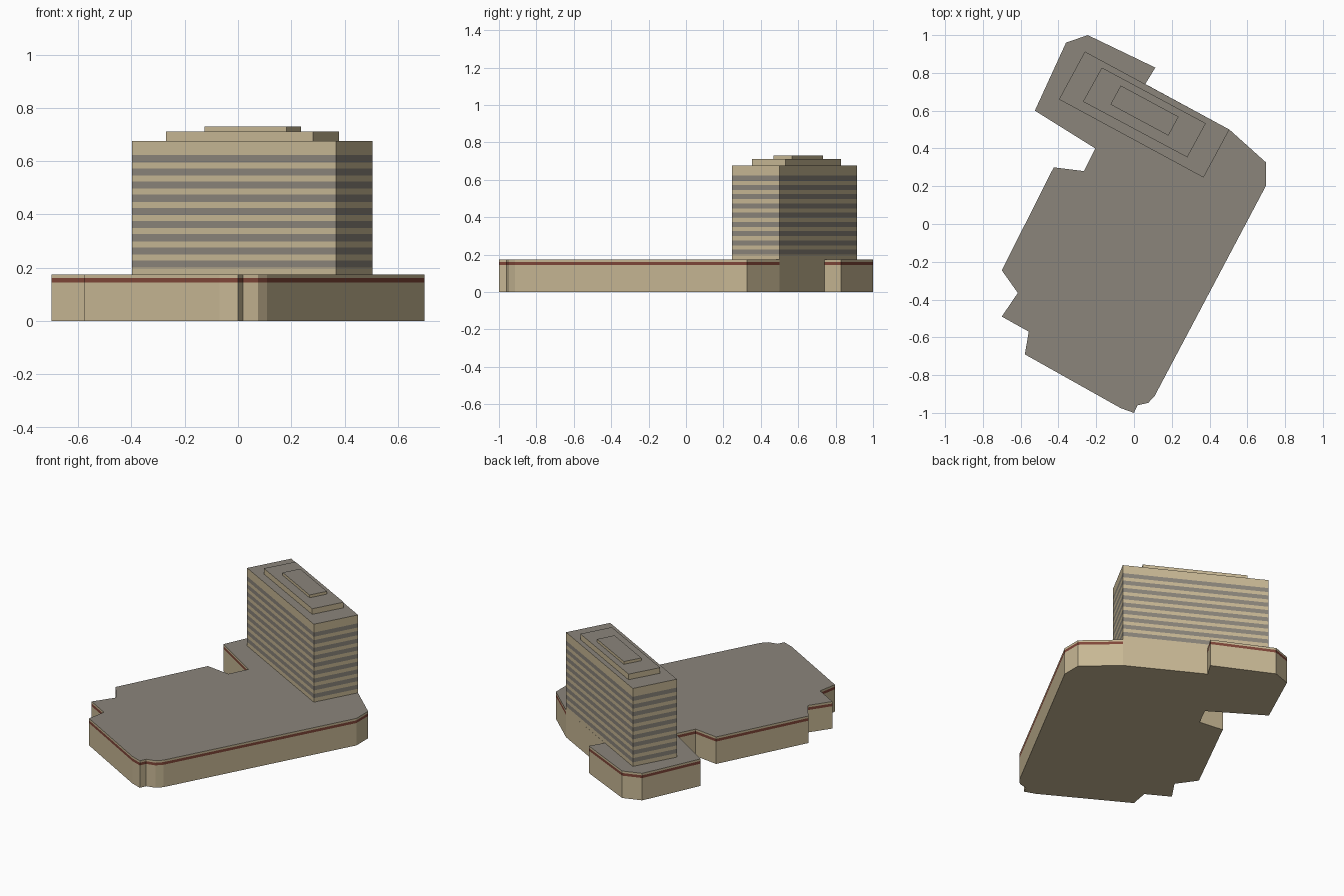
import bpy
import bmesh

if "Cube" in bpy.data.objects:
    bpy.data.objects.remove(bpy.data.objects["Cube"])


def srgb(r, g, b):
    def lin(c):
        c /= 255
        return c / 12.92 if c <= 0.04045 else ((c + 0.055) / 1.055) ** 2.4
    return (lin(r), lin(g), lin(b), 1)


def material(name, rgb):
    m = bpy.data.materials.new(name)
    m.diffuse_color = srgb(*rgb)
    m.use_nodes = True
    m.node_tree.nodes["Principled BSDF"].inputs["Base Color"].default_value = m.diffuse_color
    return m


TAN, GREY, RED = 0, 1, 2
MATS = [material("tan_stone", (200, 184, 149)),
        material("grey_roof_and_glass", (139, 133, 123)),
        material("red_brown_trim", (128, 70, 56))]


def layered_prism(name, outline, base, layers, plain_edges=(), bottom=False):
    """Extrude a counter-clockwise outline through (top z, colour) layers."""
    bm = bmesh.new()
    n = len(outline)
    ring = [bm.verts.new((x, y, base)) for x, y in outline]
    if bottom:
        bm.faces.new(ring[::-1]).material_index = TAN
    for z, colour in layers:
        upper = [bm.verts.new((x, y, z)) for x, y in outline]
        for i in range(n):
            j = (i + 1) % n
            f = bm.faces.new((ring[i], ring[j], upper[j], upper[i]))
            f.material_index = TAN if i in plain_edges else colour
        ring = upper
    bm.faces.new(ring).material_index = GREY
    mesh = bpy.data.meshes.new(name)
    bm.to_mesh(mesh)
    bm.free()
    for m in MATS:
        mesh.materials.append(m)
    obj = bpy.data.objects.new(name, mesh)
    bpy.context.collection.objects.link(obj)
    return obj


# Podium with a trim band, left plain where the tower wall meets the ground
podium = [(-0.245, 1.0), (-0.36, 0.96), (-0.525, 0.60), (-0.205, 0.40),
          (-0.265, 0.28), (-0.425, 0.30), (-0.70, -0.245), (-0.615, -0.365),
          (-0.70, -0.49), (-0.557, -0.57), (-0.578, -0.69), (-0.07, -0.975),
          (0.0, -1.0), (0.018, -0.96), (0.075, -0.947), (0.108, -0.913),
          (0.70, 0.205), (0.70, 0.325), (0.505, 0.50), (0.06, 0.741),
          (0.113, 0.828)]
layered_prism("podium", podium, 0,
              [(0.144, TAN), (0.161, RED), (0.174, TAN)],
              plain_edges=(18,), bottom=True)

# Tower with nine window bands
bands = []
for i in range(9):
    z = 0.2 + 0.0494 * i
    bands += [(z, TAN), (z + 0.027, GREY)]
tower = [(-0.26, 0.913), (-0.397, 0.66), (0.368, 0.246), (0.505, 0.50)]
layered_prism("tower", tower, 0.174, bands + [(0.676, TAN)])

# Stepped roof tiers
lower_tier = [(-0.17, 0.828), (-0.27, 0.648), (0.282, 0.353), (0.38, 0.533)]
upper_tier = [(-0.07, 0.733), (-0.125, 0.633), (0.182, 0.468), (0.236, 0.568)]
layered_prism("lower_roof_tier", lower_tier, 0.676, [(0.712, TAN)])
layered_prism("upper_roof_tier", upper_tier, 0.712, [(0.73, TAN)])
